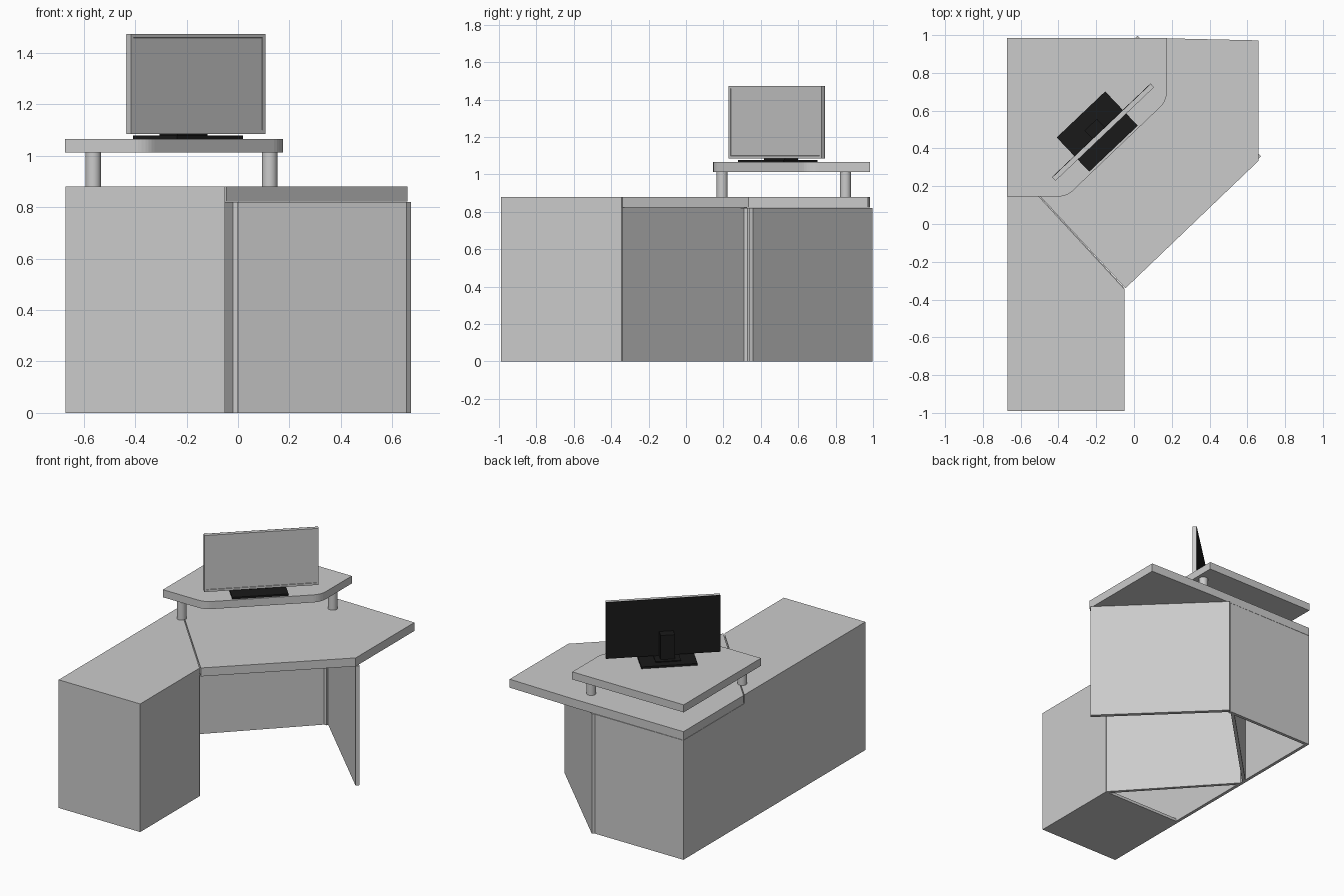
import bpy, bmesh, math
from mathutils import Vector, Matrix

if "Cube" in bpy.data.objects:
    bpy.data.objects.remove(bpy.data.objects["Cube"])

black = bpy.data.materials.new("black")
black.diffuse_color = (0.01, 0.01, 0.01, 1)
black.use_nodes = True
black.node_tree.nodes["Principled BSDF"].inputs["Base Color"].default_value = black.diffuse_color


def prism(name, pts, z0, z1, mat=None):
    """Extrude a flat outline from z0 up to z1."""
    bm = bmesh.new()
    base = bm.faces.new([bm.verts.new((x, y, z0)) for x, y in pts])
    top = bmesh.ops.extrude_face_region(bm, geom=[base])["geom"]
    bmesh.ops.translate(bm, vec=(0, 0, z1 - z0),
                        verts=[v for v in top if isinstance(v, bmesh.types.BMVert)])
    bmesh.ops.recalc_face_normals(bm, faces=bm.faces)
    me = bpy.data.meshes.new(name)
    bm.to_mesh(me)
    bm.free()
    ob = bpy.data.objects.new(name, me)
    bpy.context.collection.objects.link(ob)
    if mat:
        me.materials.append(mat)
    return ob


def wall(name, p, q, z1=0.82, t=0.022):
    """Upright panel from p to q, thickened to its left."""
    p, q = Vector(p), Vector(q)
    d = (q - p).normalized()
    n = Vector((-d.y, d.x)) * t
    return prism(name, [p, q, q + n, p + n], 0, z1)


def rounded(a, c, b, steps=6):
    """Curved corner from a to b around corner c."""
    a, b, c = Vector(a), Vector(b), Vector(c)
    ts = [i / steps for i in range(steps + 1)]
    return [a * (1 - t) ** 2 + c * 2 * t * (1 - t) + b * t * t for t in ts]


def box(x0, x1, y0, y1):
    return [(x0, y0), (x1, y0), (x1, y1), (x0, y1)]


# desk carcass
wall("left_wall", (-0.67, 0.985), (-0.67, -0.99))
wall("back_wall", (0, 0.985), (-0.648, 0.985))
wall("cabinet_front", (-0.648, -0.99), (-0.05, -0.99))
wall("cabinet_side", (-0.05, -0.968), (-0.05, -0.345))
wall("cabinet_diagonal_panel", (-0.05, -0.34), (-0.648, 0.31))
wall("modesty_panel", (-0.648, 0.33), (-0.02, 0.963))
wall("side_leg_panel", (0.0, 0.978), (0.655, 0.34), t=0.026)
prism("cabinet_floor", box(-0.648, -0.072, -0.968, -0.345), 0, 0.02)

# desktop in two sections, split along the diagonal seam
prism("cabinet_top", [(-0.67, -0.99), (-0.05, -0.99), (-0.05, -0.345), (-0.67, 0.325)],
      0.82, 0.88)
prism("corner_desktop", [(-0.045, -0.34), (0.66, 0.335), (0.66, 0.972), (0.17, 0.983),
                         (-0.67, 0.985), (-0.67, 0.333)], 0.822, 0.88)

# raised monitor shelf
outline = [(-0.672, 0.985), (-0.672, 0.145)]
outline += rounded((-0.405, 0.145), (-0.356, 0.145), (-0.325, 0.175))
outline += rounded((0.14, 0.62), (0.175, 0.655), (0.175, 0.71))
outline += [(0.175, 0.985)]
prism("monitor_shelf", outline, 1.013, 1.065)
for i, (x, y) in enumerate([(-0.563, 0.193), (0.123, 0.853)]):
    bpy.ops.mesh.primitive_cylinder_add(vertices=24, radius=0.03, depth=0.133,
                                        location=(x, y, 0.9465))
    bpy.context.object.name = f"shelf_leg_{i + 1}"
    bpy.ops.object.shade_smooth_by_angle()

# monitor, built square then turned to face the seat
L = 0.36
parts = [
    prism("monitor_body", box(-L, L, -0.012, 0.012), 1.085, 1.473),
    prism("monitor_back", box(-L, L, 0.012, 0.015), 1.085, 1.473, black),
    prism("monitor_base", box(-0.197, 0.157, -0.1, 0.15), 1.065, 1.078, black),
    prism("base_plate", box(-0.1, 0.06, 0.0, 0.1), 1.078, 1.084, black),
    prism("monitor_neck", box(-0.065, 0.025, 0.015, 0.075), 1.078, 1.25, black),
]

# recessed screen inside the bezel
me = parts[0].data
bm = bmesh.new()
bm.from_mesh(me)
bm.normal_update()
front = [f for f in bm.faces if f.normal.y < -0.9]
bmesh.ops.inset_region(bm, faces=front, thickness=0.02)
bmesh.ops.inset_region(bm, faces=front, thickness=0.001, depth=-0.004)
bm.to_mesh(me)
bm.free()
for ob in parts:
    ob.matrix_world = (Matrix.Translation((-0.163, 0.485, 0))
                       @ Matrix.Rotation(math.radians(43.5), 4, 'Z'))
